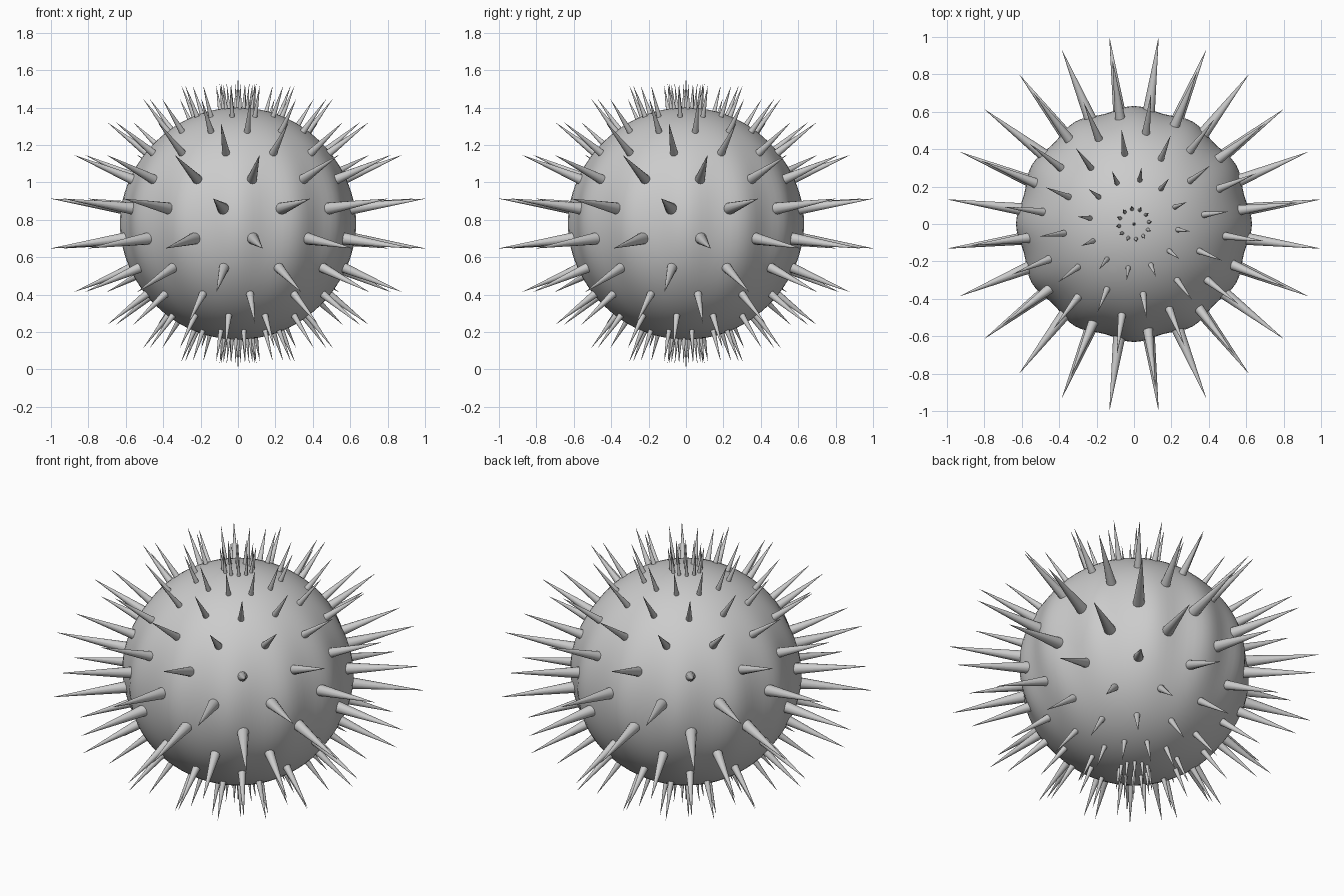
import bpy, bmesh, math
from mathutils import Vector, Matrix

if "Cube" in bpy.data.objects:
    bpy.data.objects.remove(bpy.data.objects["Cube"])

R = 0.62
CENTRE = Vector((0, 0, 0.78))


def direction(az, el):
    a, e = math.radians(az), math.radians(el)
    return Vector((math.cos(a) * math.cos(e), math.sin(a) * math.cos(e), math.sin(e)))


def finish(bm, name):
    me = bpy.data.meshes.new(name)
    bm.to_mesh(me)
    bm.free()
    ob = bpy.data.objects.new(name, me)
    bpy.context.collection.objects.link(ob)
    bpy.ops.object.select_all(action='DESELECT')
    ob.select_set(True)
    bpy.context.view_layer.objects.active = ob
    bpy.ops.object.shade_smooth_by_angle(angle=math.radians(50))
    return ob


# round body with shallow lobes around the equator
bm = bmesh.new()
bmesh.ops.create_uvsphere(bm, u_segments=96, v_segments=48, radius=R)
for v in bm.verts:
    az = math.atan2(v.co.y, v.co.x)
    flat = math.hypot(v.co.x, v.co.y) / R
    v.co *= 1 + 0.018 * math.cos(12 * az) * flat ** 8
    v.co += CENTRE
finish(bm, "body")

# tapered spines, shorter and thinner towards the poles
spines = bmesh.new()


def spine(d, tip, radius):
    start = R - 0.012
    length = tip - start
    rot = d.to_track_quat('Z', 'Y').to_matrix().to_4x4()
    mat = Matrix.Translation(CENTRE + d * (start + length / 2)) @ rot
    bmesh.ops.create_cone(spines, cap_ends=True, segments=12, radius1=radius,
                          radius2=0.0005, depth=length, matrix=mat)


# staggered rings of twelve, mirrored above and below
tips = [1.017, 0.955, 0.885, 0.835, 0.795, 0.752]
for i, tip in enumerate(tips):
    for side in (1, -1):
        el = side * (7.5 + 15 * i)
        offset = -7.5 * side * (-1) ** i
        for k in range(12):
            spine(direction(offset + 30 * k, el), tip, 0.083 * (tip - R))

# single fine spine at each pole
for side in (1, -1):
    spine(Vector((0, 0, side)), 0.78, 0.010)
finish(spines, "spines")
